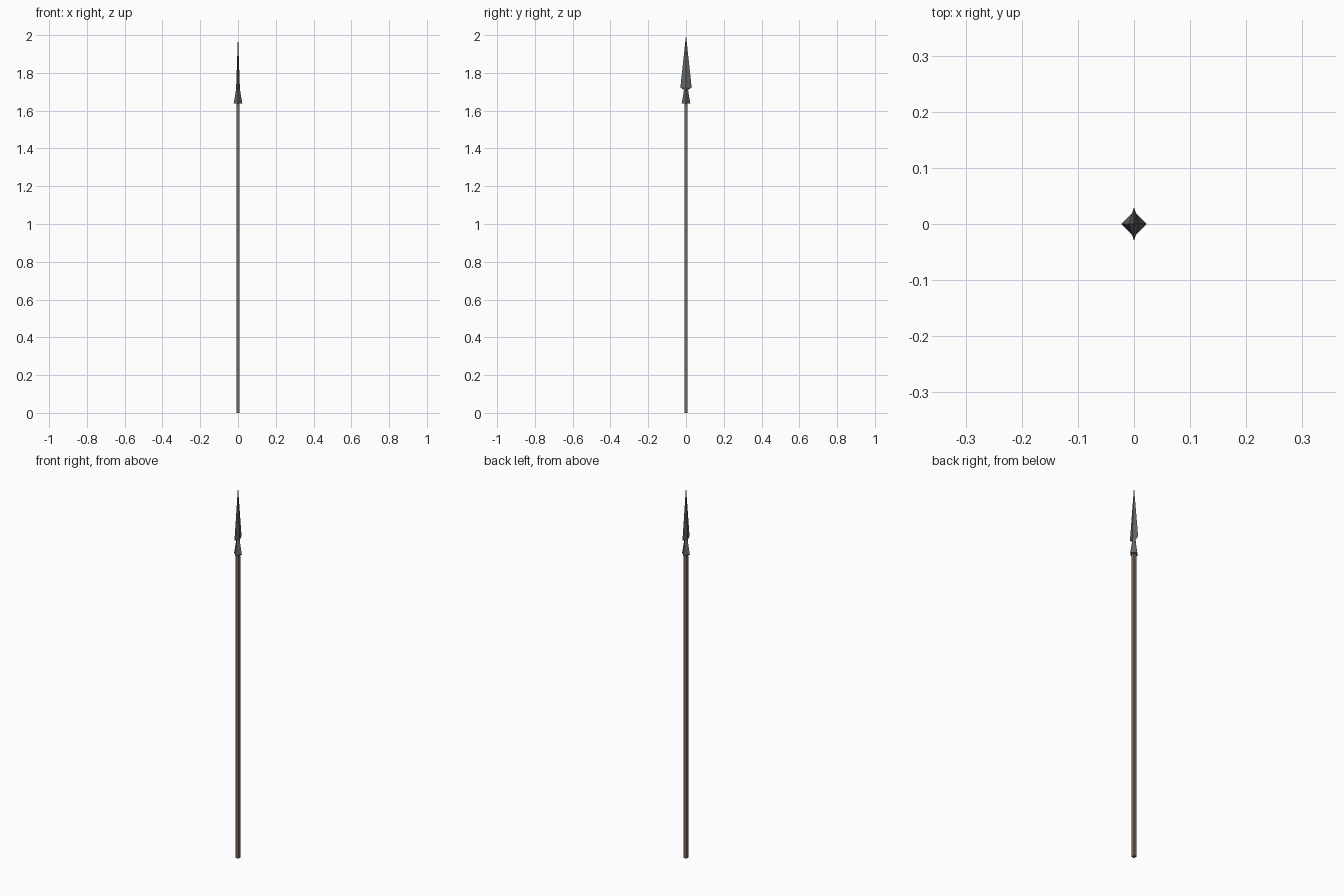
import bpy, bmesh

if "Cube" in bpy.data.objects:
    bpy.data.objects.remove(bpy.data.objects["Cube"])


def material(name, rgb):
    m = bpy.data.materials.new(name)
    m.diffuse_color = (*rgb, 1)
    m.use_nodes = True
    m.node_tree.nodes["Principled BSDF"].inputs["Base Color"].default_value = m.diffuse_color
    return m


def square(h, z):
    return [(-h, -h, z), (h, -h, z), (h, h, z), (-h, h, z)]


def diamond(rx, ry, z):
    return [(rx, 0, z), (0, ry, z), (-rx, 0, z), (0, -ry, z)]


def loft(name, rings, mat, tip=None):
    """Skin four-sided rings from bottom to top, closing with a cap or a point."""
    bm = bmesh.new()
    vs = [[bm.verts.new(p) for p in r] for r in rings]
    for a, b in zip(vs, vs[1:]):
        for i in range(4):
            j = (i + 1) % 4
            bm.faces.new((a[i], a[j], b[j], b[i]))
    bm.faces.new(vs[0][::-1])
    if tip is None:
        bm.faces.new(vs[-1])
    else:
        t = bm.verts.new((0, 0, tip))
        for i in range(4):
            bm.faces.new((vs[-1][i], vs[-1][(i + 1) % 4], t))
    bmesh.ops.recalc_face_normals(bm, faces=bm.faces)
    me = bpy.data.meshes.new(name)
    bm.to_mesh(me)
    bm.free()
    me.materials.append(mat)
    ob = bpy.data.objects.new(name, me)
    bpy.context.collection.objects.link(ob)
    return ob


wood = material("wood", (0.19, 0.14, 0.11))
iron = material("iron", (0.12, 0.13, 0.14))

# Square wooden shaft
loft("shaft", [square(0.009, 0), square(0.009, 1.65)], wood)

# Diamond socket tapering to a neck
loft("socket", [diamond(0.023, 0.023, 1.637), diamond(0.013, 0.013, 1.695),
                diamond(0.009, 0.009, 1.725)], iron)

# Flat blade with central ridge
loft("blade", [diamond(0.009, 0.009, 1.708), diamond(0.010, 0.03, 1.722)], iron, tip=2.0)
